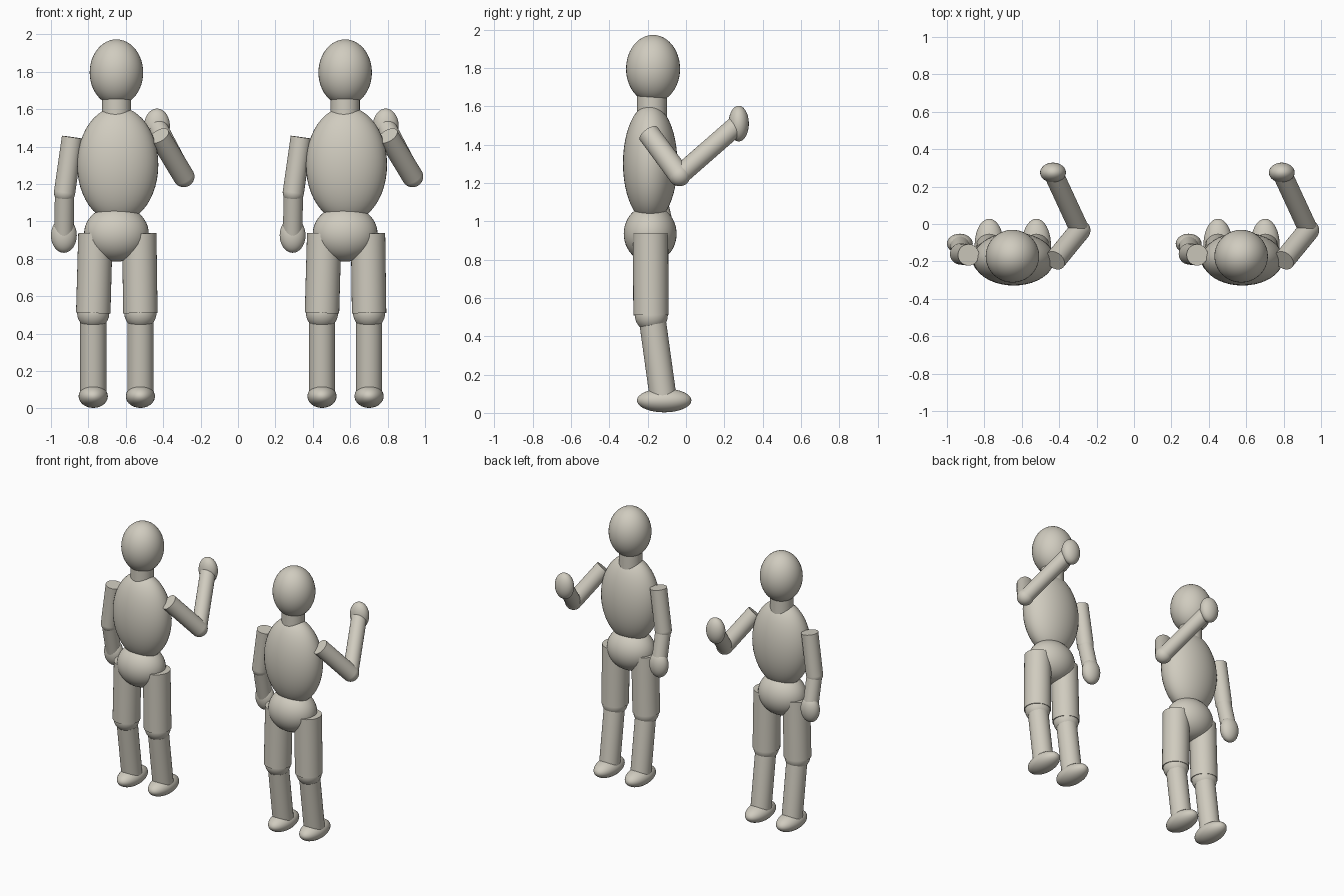
import bpy, math
from mathutils import Vector

if "Cube" in bpy.data.objects:
    bpy.data.objects.remove(bpy.data.objects["Cube"])

clay = bpy.data.materials.new("warm_grey")
clay.diffuse_color = (0.63, 0.60, 0.52, 1)
clay.use_nodes = True
clay.node_tree.nodes["Principled BSDF"].inputs["Base Color"].default_value = clay.diffuse_color


def finish(name):
    ob = bpy.context.object
    ob.name = name
    ob.data.materials.append(clay)
    bpy.ops.object.shade_smooth_by_angle(angle=math.radians(40))
    return ob


def ellipsoid(name, centre, radii):
    bpy.ops.mesh.primitive_uv_sphere_add(segments=40, ring_count=24, radius=1, location=centre)
    bpy.context.object.scale = radii
    bpy.ops.object.transform_apply(location=False, rotation=False, scale=True)
    return finish(name)


def limb(name, a, b, radius):
    a, b = Vector(a), Vector(b)
    d = b - a
    bpy.ops.mesh.primitive_cylinder_add(vertices=36, radius=radius, depth=d.length,
                                        location=(a + b) / 2,
                                        rotation=d.to_track_quat('Z', 'Y').to_euler())
    return finish(name)


def mannequin(tag, cx):
    # Positions are measured from the body's centre line
    def P(x, y, z):
        return (cx + x, y, z)

    # Head and trunk
    ellipsoid(tag + "_head", P(0, -0.172, 1.796), (0.143, 0.141, 0.177))
    limb(tag + "_neck", P(0, -0.178, 1.54), P(0, -0.178, 1.70), 0.078)
    ellipsoid(tag + "_torso", P(0.007, -0.187, 1.303), (0.217, 0.142, 0.309))
    ellipsoid(tag + "_pelvis", P(0, -0.187, 0.935), (0.173, 0.138, 0.15))

    # Legs
    for side, hip, knee in (("left", -0.112, -0.124), ("right", 0.122, 0.128)):
        n = tag + "_" + side
        limb(n + "_thigh", P(hip, -0.185, 0.936), P(knee, -0.183, 0.51), 0.092)
        ellipsoid(n + "_knee", P(knee, -0.181, 0.51), (0.086,) * 3)
        limb(n + "_shin", P(knee, -0.179, 0.51), P(knee, -0.118, 0.07), 0.07)
        ellipsoid(n + "_foot", P(knee, -0.114, 0.065), (0.078, 0.142, 0.062))

    # Arms: one hanging, one raised
    arms = (("left", (-0.235, -0.165, 1.45), (-0.277, -0.16, 1.155), (-0.281, -0.105, 0.925)),
            ("right", (0.228, -0.195, 1.458), (0.36, -0.034, 1.24), (0.217, 0.275, 1.51)))
    for side, shoulder, elbow, hand in arms:
        n = tag + "_" + side
        limb(n + "_upper_arm", P(*shoulder), P(*elbow), 0.057)
        ellipsoid(n + "_elbow", P(*elbow), (0.057,) * 3)
        limb(n + "_forearm", P(*elbow), P(*hand), 0.052)
        ellipsoid(n + "_hand", P(*hand), (0.069, 0.053, 0.093))


mannequin("first", -0.65)
mannequin("second", 0.573)
